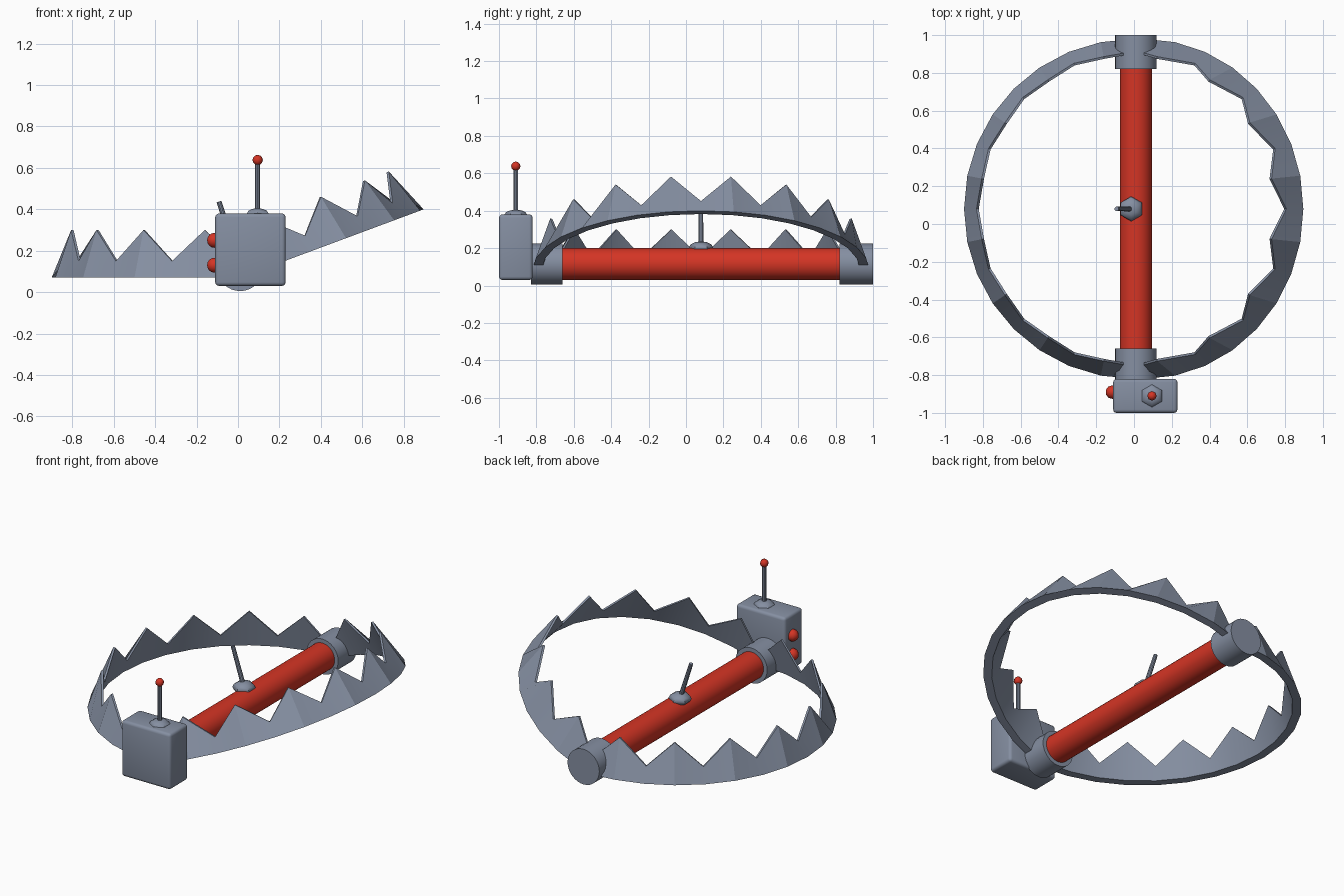
import bpy, bmesh, math
from mathutils import Vector, Matrix

if "Cube" in bpy.data.objects:
    bpy.data.objects.remove(bpy.data.objects["Cube"])


def material(name, rgb):
    m = bpy.data.materials.new(name)
    m.diffuse_color = (*rgb, 1)
    m.use_nodes = True
    m.node_tree.nodes["Principled BSDF"].inputs["Base Color"].default_value = m.diffuse_color
    return m


STEEL = material("blue_grey_steel", (0.235, 0.275, 0.36))
RED = material("red_paint", (0.66, 0.035, 0.018))


def finish(name, bm, mat, angle=30):
    bmesh.ops.recalc_face_normals(bm, faces=bm.faces)
    mesh = bpy.data.meshes.new(name)
    bm.to_mesh(mesh)
    bm.free()
    mesh.materials.append(mat)
    ob = bpy.data.objects.new(name, mesh)
    bpy.context.collection.objects.link(ob)
    bpy.ops.object.select_all(action='DESELECT')
    ob.select_set(True)
    bpy.context.view_layer.objects.active = ob
    bpy.ops.object.shade_smooth_by_angle(angle=math.radians(angle))
    return ob


def rod(name, a, b, r1, r2, sides, mat, spin=0):
    """Cylinder or frustum from point a to point b."""
    a, b = Vector(a), Vector(b)
    d = b - a
    bm = bmesh.new()
    mtx = (Matrix.Translation((a + b) / 2) @ d.to_track_quat('Z', 'Y').to_matrix().to_4x4()
           @ Matrix.Rotation(spin, 4, 'Z'))
    bmesh.ops.create_cone(bm, cap_ends=True, segments=sides, radius1=r1, radius2=r2,
                          depth=d.length, matrix=mtx)
    return finish(name, bm, mat)


def ball(name, centre, radius, mat, sides=8, rings=6, scale=(1, 1, 1)):
    bm = bmesh.new()
    mtx = Matrix.Translation(centre) @ Matrix.Diagonal((*scale, 1))
    bmesh.ops.create_uvsphere(bm, u_segments=sides, v_segments=rings, radius=radius, matrix=mtx)
    return finish(name, bm, mat, 50)


def jaw(name, side, origin, tilt):
    """Half ring with eight pointed teeth; side is -1 or +1 along x."""
    steps = 16
    bm = bmesh.new()
    rings = []
    for i in range(steps + 1):
        t = -math.pi / 2 + math.pi * i / steps
        tip = i % 2 == 1
        h = 0.23 if tip else 0.08
        top = 0.822 if tip else 0.834
        section = [(0.90, 0), (top, h), (top - 0.012, h), (0.85, 0)]
        rings.append([bm.verts.new((side * r * math.cos(t), r * math.sin(t), z))
                      for r, z in section])
    for a, b in zip(rings, rings[1:]):
        for k in range(4):
            n = (k + 1) % 4
            bm.faces.new((a[k], a[n], b[n], b[k]))
    bm.faces.new(rings[0])
    bm.faces.new(rings[-1])
    bm.transform(Matrix.Translation(origin) @ Matrix.Rotation(-side * tilt, 4, 'Y'))
    return finish(name, bm, STEEL, 20)


# Toothed jaws, one lying flat and one partly raised
jaw("flat_jaw", -1, (0, 0.08, 0.07), 0)
jaw("raised_jaw", 1, (0.053, 0.08, 0.086), math.radians(20.4))

# Central bar and its end collars
rod("central_bar", (0.01, -0.70, 0.115), (0.01, 0.86, 0.115), 0.085, 0.085, 32, RED)
for label, y0, y1 in (("front", -0.83, -0.66), ("back", 0.82, 1.0)):
    rod(label + "_collar", (0.01, y0, 0.115), (0.01, y1, 0.115), 0.11, 0.11, 32, STEEL)

# Control box with softened edges
bm = bmesh.new()
bmesh.ops.create_cube(bm, size=1, matrix=Matrix.Translation((0.06, -0.91, 0.205))
                      @ Matrix.Diagonal((0.34, 0.18, 0.35, 1)))
bmesh.ops.bevel(bm, geom=bm.edges[:], offset=0.018, segments=3, profile=0.5, affect='EDGES')
finish("control_box", bm, STEEL, 35)

# Lever on the box
ball("lever_base", (0.095, -0.91, 0.38), 0.06, STEEL, 6, 6, (1, 1, 0.42))
rod("lever_stick", (0.095, -0.91, 0.38), (0.095, -0.91, 0.63), 0.013, 0.013, 10, STEEL)
ball("lever_knob", (0.095, -0.91, 0.638), 0.025, RED)

# Red buttons on the side of the box
for i, z in enumerate((0.13, 0.25)):
    ball(f"button_{i + 1}", (-0.115, -0.89, z), 0.036, RED, 10, 8)

# Leaning trigger pin on the bar
ball("trigger_base", (-0.015, 0.08, 0.20), 0.066, STEEL, 6, 6, (1, 1, 0.55))
rod("trigger_pin", (-0.015, 0.08, 0.20), (-0.092, 0.08, 0.437), 0.014, 0.012, 10, STEEL)
